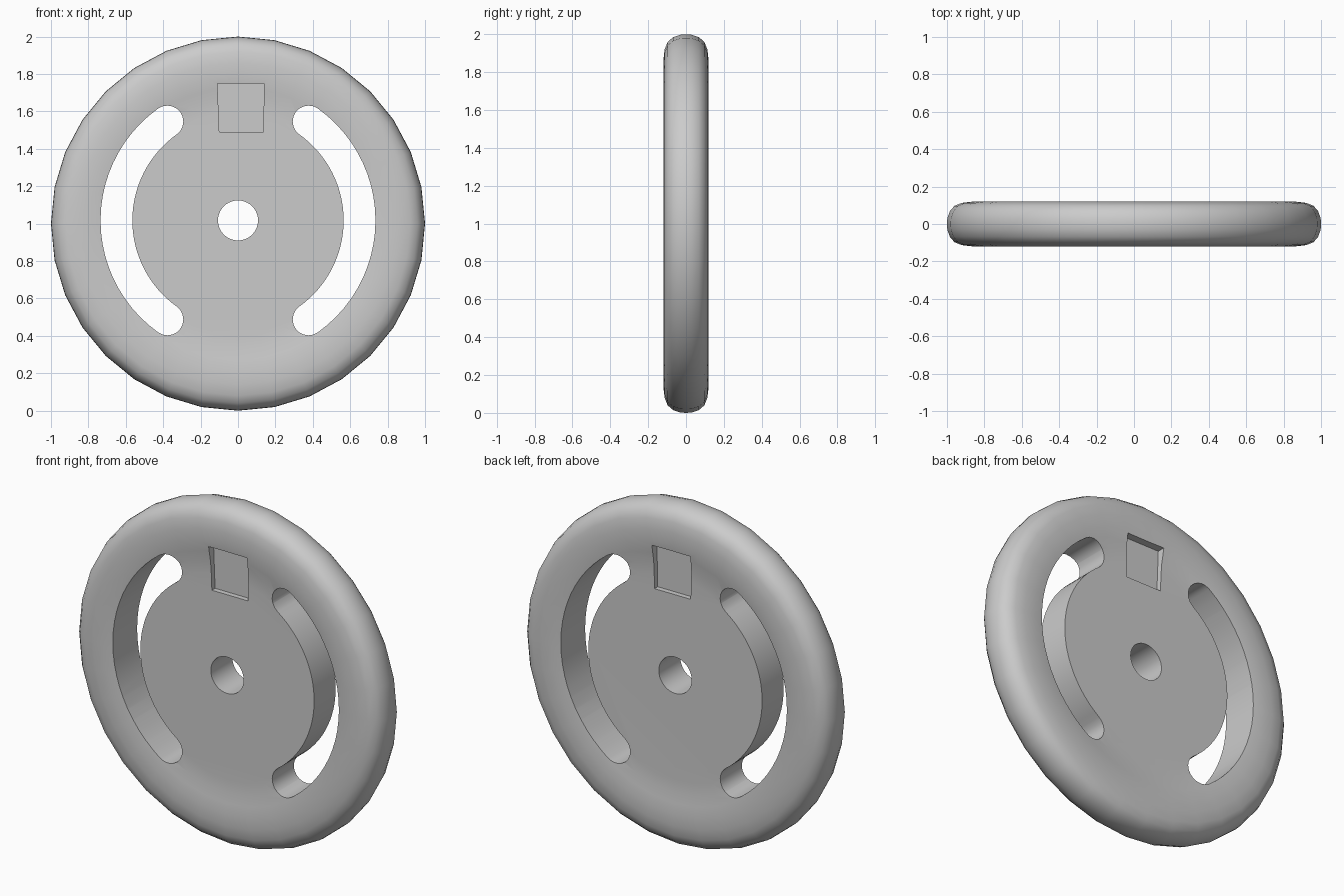
import bpy, bmesh
from math import sin, cos, pi, radians
from mathutils import Matrix, Vector

default = bpy.data.objects.get("Cube")
if default:
    bpy.data.objects.remove(default, do_unlink=True)

RIM_Z = 1.0      # centre of the outer rim
HUB_Z = 1.017    # centre of the hub, bore and slots


def add_object(name, bm):
    bmesh.ops.recalc_face_normals(bm, faces=bm.faces)
    mesh = bpy.data.meshes.new(name)
    bm.to_mesh(mesh)
    bm.free()
    obj = bpy.data.objects.new(name, mesh)
    bpy.context.collection.objects.link(obj)
    return obj


def lathe(name, profile, segments):
    """Revolve (radius, depth) points around the y axis and cap both ends."""
    bm = bmesh.new()
    rings = []
    for r, y in profile:
        ring = []
        for i in range(segments):
            a = 2 * pi * i / segments
            ring.append(bm.verts.new((r * cos(a), y, RIM_Z + r * sin(a))))
        rings.append(ring)
    for a, b in zip(rings, rings[1:]):
        for i in range(segments):
            j = (i + 1) % segments
            bm.faces.new((a[i], a[j], b[j], b[i]))
    bm.faces.new(rings[0])
    bm.faces.new(rings[-1])
    return add_object(name, bm)


def prism(name, outline, y0, y1):
    """Extrude an (x, z) outline along y."""
    bm = bmesh.new()
    face = bm.faces.new([bm.verts.new((x, y0, z)) for x, z in outline])
    grown = bmesh.ops.extrude_face_region(bm, geom=[face])["geom"]
    verts = [g for g in grown if isinstance(g, bmesh.types.BMVert)]
    bmesh.ops.translate(bm, verts=verts, vec=(0, y1 - y0, 0))
    return add_object(name, bm)


def arc(cx, cz, r, start, end, steps):
    angles = [start + (end - start) * i / steps for i in range(steps + 1)]
    return [(cx + r * cos(a), cz + r * sin(a)) for a in angles]


def slot_outline(side):
    """Curved slot with round ends, between the hub and the rim."""
    inner, outer, reach = 0.565, 0.735, radians(54.5)
    mid, cap = (inner + outer) / 2, (outer - inner) / 2
    pts = arc(0, HUB_Z, outer, -reach, reach, 22)
    pts += arc(mid * cos(reach), HUB_Z + mid * sin(reach), cap,
               reach, reach + pi, 10)[1:]
    pts += arc(0, HUB_Z, inner, reach, -reach, 32)[1:]
    pts += arc(mid * cos(reach), HUB_Z - mid * sin(reach), cap,
               pi - reach, 2 * pi - reach, 10)[1:-1]
    return [(side * x, z) for x, z in pts]


def cut(target, cutter):
    cutter.hide_render = True
    mod = target.modifiers.new("cut", "BOOLEAN")
    mod.operation = "DIFFERENCE"
    mod.solver = "EXACT"
    mod.object = cutter
    bpy.context.view_layer.objects.active = target
    bpy.ops.object.modifier_apply(modifier=mod.name)
    bpy.data.objects.remove(cutter, do_unlink=True)


# Wheel body: flat hub plate rising into a thick rounded rim
half = [(0.6, 0.1), (0.67, 0.103), (0.73, 0.112), (0.79, 0.12), (0.86, 0.12),
        (0.92, 0.113), (0.96, 0.097), (0.985, 0.068), (0.998, 0.03)]
profile = [(r, -y) for r, y in half] + [(1.0, 0)] + half[::-1]
wheel = lathe("wheel", profile, 32)

# Curved slots either side of the hub
for side in (-1, 1):
    cut(wheel, prism("slot_cutter", slot_outline(side), -0.3, 0.3))

# Central bore
cut(wheel, prism("bore_cutter", arc(0, HUB_Z, 0.107, 0, 2 * pi, 40)[:-1], -0.3, 0.3))

# Recessed plain panel on each face
panel = [(-0.1, 1.49), (0.135, 1.49), (0.14, 1.75), (-0.11, 1.75)]
for face in (-1, 1):
    cut(wheel, prism("panel_cutter", panel, face * 0.07, face * 0.3))

# Smooth shading with sharp slot, bore and panel edges
bpy.ops.object.select_all(action="DESELECT")
wheel.select_set(True)
bpy.context.view_layer.objects.active = wheel
bpy.ops.object.shade_smooth_by_angle(angle=radians(35))
